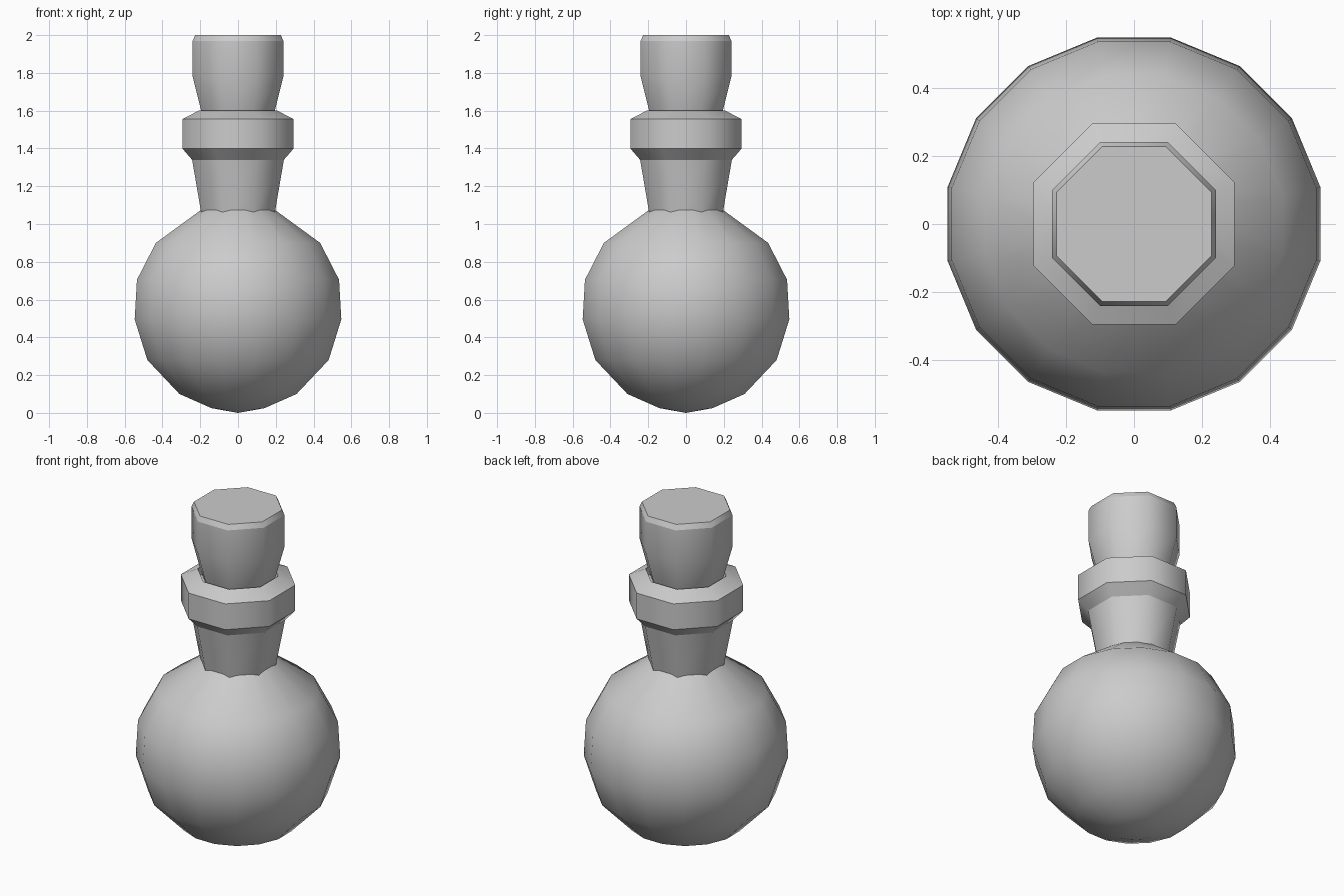
import bpy, bmesh, math

if "Cube" in bpy.data.objects:
    bpy.data.objects.remove(bpy.data.objects["Cube"])


def lathe(name, profile, sides, sharp=()):
    """Revolve (half width across flats, z) points; zero width makes a pole.
    Rings whose index is in sharp keep a hard edge."""
    bm = bmesh.new()
    rings = []
    for w, z in profile:
        if w == 0:
            rings.append([bm.verts.new((0, 0, z))])
            continue
        r = w / math.cos(math.pi / sides)
        rings.append([bm.verts.new((r * math.cos((i + 0.5) * math.tau / sides),
                                    r * math.sin((i + 0.5) * math.tau / sides), z))
                      for i in range(sides)])
    for a, b in zip(rings, rings[1:]):
        for i in range(sides):
            j = (i + 1) % sides
            if len(a) == 1:
                f = bm.faces.new((a[0], b[j], b[i]))
            elif len(b) == 1:
                f = bm.faces.new((a[i], a[j], b[0]))
            else:
                f = bm.faces.new((a[i], a[j], b[j], b[i]))
            f.smooth = True
    # flat caps on open ends
    if len(rings[0]) > 1:
        bm.faces.new(rings[0][::-1])
    if len(rings[-1]) > 1:
        bm.faces.new(rings[-1])
    for k in sharp:
        ring = rings[k]
        for i in range(sides):
            bm.edges.get((ring[i], ring[(i + 1) % sides])).smooth = False
    bmesh.ops.recalc_face_normals(bm, faces=bm.faces)
    mesh = bpy.data.meshes.new(name)
    bm.to_mesh(mesh)
    bm.free()
    obj = bpy.data.objects.new(name, mesh)
    bpy.context.collection.objects.link(obj)
    return obj


# Round flask body
lathe("flask_body", [(0, 0), (0.14, 0.025), (0.31, 0.10), (0.48, 0.28), (0.547, 0.495),
                     (0.535, 0.705), (0.435, 0.90), (0.195, 1.075)], 16, sharp=(7,))

# Flared neck and chamfered collar, with a recessed mouth
lathe("neck_and_collar", [(0.195, 1.06), (0.243, 1.34), (0.295, 1.40), (0.295, 1.555),
                          (0.208, 1.60), (0.195, 1.56)], 8, sharp=(0, 1, 2, 3, 4, 5))

# Stopper
lathe("stopper", [(0.18, 1.55), (0.195, 1.60), (0.24, 1.78), (0.24, 1.97),
                  (0.227, 2.0)], 8, sharp=(0, 3, 4))
